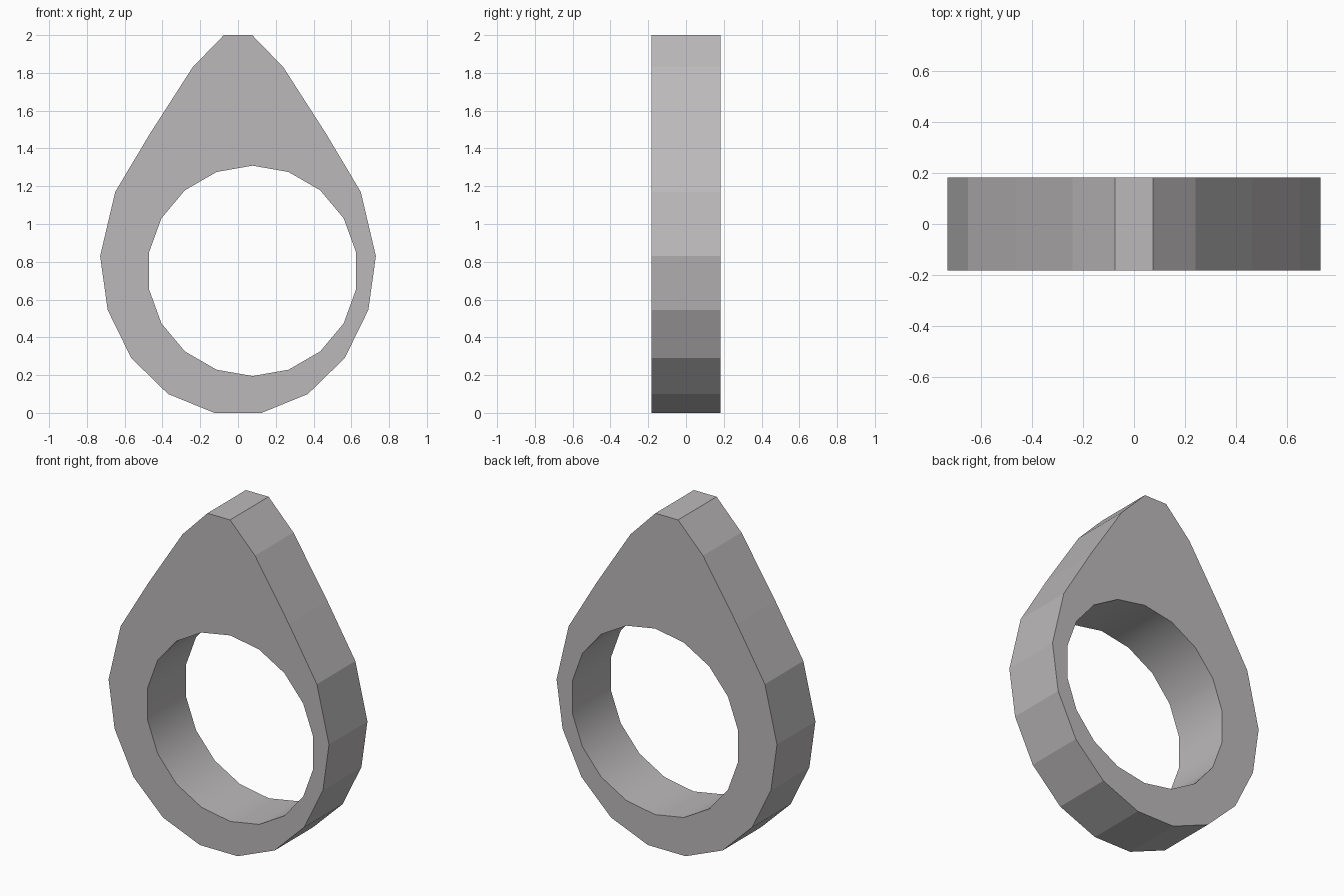
import bpy, bmesh, math

if "Cube" in bpy.data.objects:
    bpy.data.objects.remove(bpy.data.objects["Cube"])

HALF = 0.182  # half thickness along y

# Outer teardrop outline: right half from top to bottom, mirrored to the left
right = [(0.075, 2.0), (0.24, 1.83), (0.465, 1.48), (0.65, 1.17), (0.73, 0.83),
         (0.69, 0.545), (0.565, 0.29), (0.37, 0.10), (0.125, 0.0)]
outer = right + [(-x, z) for x, z in reversed(right)]

# Finger hole: 18 sides, slightly off centre
hole = [(0.077 + 0.557 * math.sin(math.radians(20 * i)),
         0.752 + 0.557 * math.cos(math.radians(20 * i))) for i in range(18)]

bm = bmesh.new()


def make_loop(points, y):
    verts = [bm.verts.new((x, y, z)) for x, z in points]
    edges = [bm.edges.new((verts[i - 1], verts[i])) for i in range(len(verts))]
    return verts, edges


# Flat front and back, filled between outline and hole
loops = []
for y in (-HALF, HALF):
    out_v, out_e = make_loop(outer, y)
    in_v, in_e = make_loop(hole, y)
    bmesh.ops.triangle_fill(bm, edges=out_e + in_e, normal=(0, -1, 0), use_beauty=True)
    loops.append((out_v, in_v))

# Side walls: faceted rim outside, smooth wall inside the hole
for k in (0, 1):
    front, back = loops[0][k], loops[1][k]
    for i in range(len(front)):
        f = bm.faces.new((front[i - 1], front[i], back[i], back[i - 1]))
        f.smooth = (k == 1)

bmesh.ops.recalc_face_normals(bm, faces=bm.faces[:])
for e in bm.edges:
    if len(e.link_faces) == 2 and e.calc_face_angle(0) > math.radians(30):
        e.smooth = False

mesh = bpy.data.meshes.new("ring_band")
bm.to_mesh(mesh)
bm.free()
ring = bpy.data.objects.new("ring_band", mesh)
bpy.context.collection.objects.link(ring)

grey = bpy.data.materials.new("grey metal")
grey.diffuse_color = (0.5, 0.485, 0.485, 1)
grey.use_nodes = True
grey.node_tree.nodes["Principled BSDF"].inputs["Base Color"].default_value = grey.diffuse_color
mesh.materials.append(grey)
